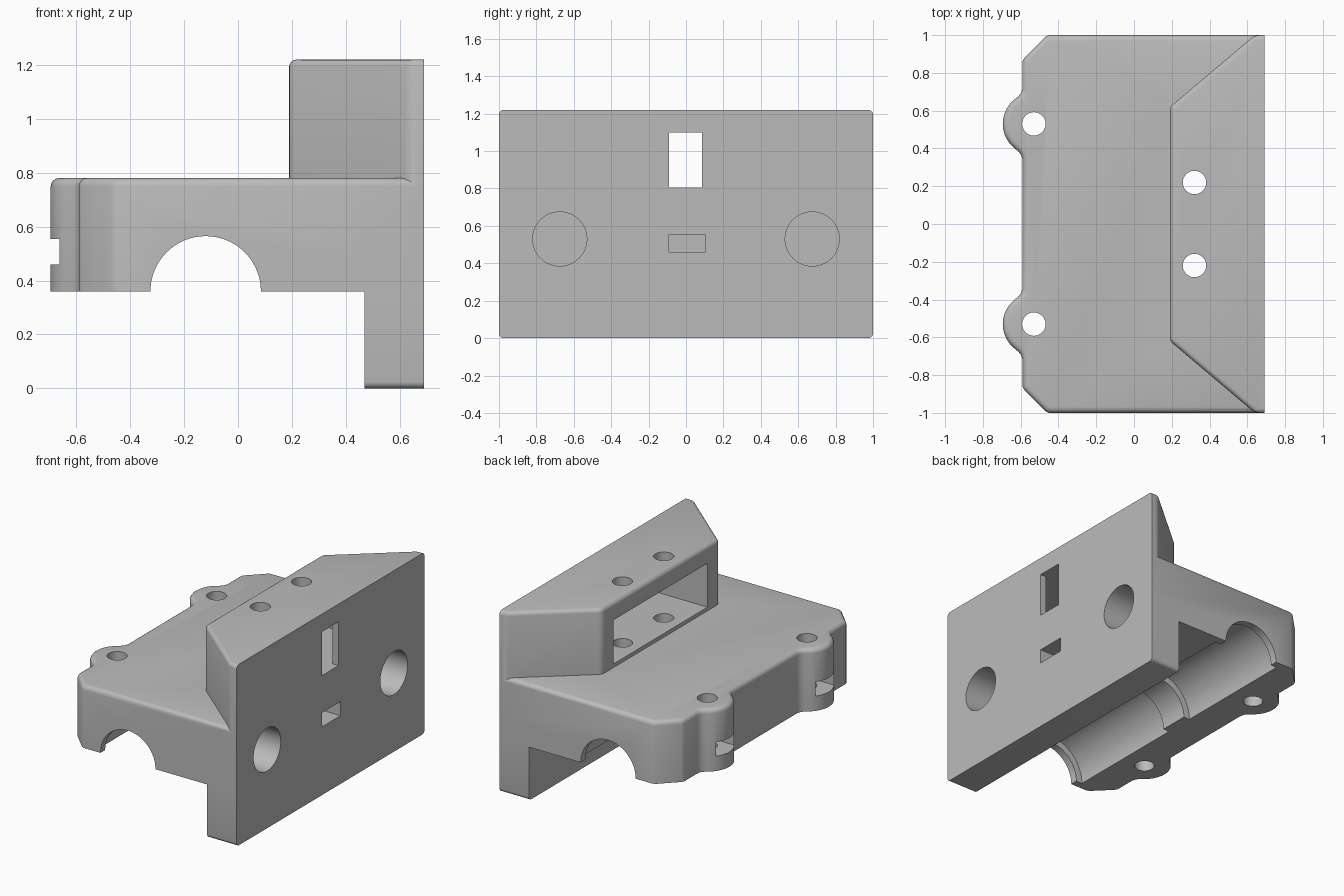
import bpy, bmesh, math
from mathutils import Matrix

cube = bpy.data.objects.get("Cube")
if cube:
    bpy.data.objects.remove(cube, do_unlink=True)

TOP, DECK, UNDER, BACK = 1.22, 0.78, 0.36, 0.69

grey = bpy.data.materials.new("plain grey")
grey.use_nodes = True
grey.diffuse_color = (0.5, 0.5, 0.5, 1)
grey.node_tree.nodes["Principled BSDF"].inputs["Base Color"].default_value = (0.5, 0.5, 0.5, 1)


def finish(name, bm):
    bmesh.ops.recalc_face_normals(bm, faces=bm.faces[:])
    mesh = bpy.data.meshes.new(name)
    bm.to_mesh(mesh)
    bm.free()
    mesh.materials.append(grey)
    obj = bpy.data.objects.new(name, mesh)
    bpy.context.collection.objects.link(obj)
    return obj


def prism(name, outline, z0, z1, rounded, radius=0.03):
    """Extrude an outline upward and round the edges picked by a rule."""
    bm = bmesh.new()
    base = bm.faces.new([bm.verts.new((x, y, z0)) for x, y in outline])
    grown = bmesh.ops.extrude_face_region(bm, geom=[base])["geom"]
    for v in grown:
        if isinstance(v, bmesh.types.BMVert):
            v.co.z = z1
    bmesh.ops.recalc_face_normals(bm, faces=bm.faces[:])
    edges = [e for e in bm.edges if rounded(e.verts[0].co, e.verts[1].co)]
    bmesh.ops.bevel(bm, geom=edges, offset=radius, segments=4, profile=0.5,
                    affect='EDGES', clamp_overlap=False)
    return finish(name, bm)


def box(name, x, y, z):
    return prism(name, [(x[0], y[0]), (x[1], y[0]), (x[1], y[1]), (x[0], y[1])],
                 z[0], z[1], lambda a, b: False)


def cylinder(name, centre, radius, length, axis, sides=32):
    bm = bmesh.new()
    turn = {'X': Matrix.Rotation(math.pi / 2, 4, 'Y'),
            'Y': Matrix.Rotation(math.pi / 2, 4, 'X'), 'Z': Matrix()}[axis]
    bmesh.ops.create_cone(bm, cap_ends=True, segments=sides, radius1=radius, radius2=radius,
                          depth=length, matrix=Matrix.Translation(centre) @ turn)
    return finish(name, bm)


def combine(target, other, operation):
    mod = target.modifiers.new(operation.lower(), 'BOOLEAN')
    mod.operation, mod.object, mod.solver = operation, other, 'EXACT'
    bpy.context.view_layer.objects.active = target
    bpy.ops.object.modifier_apply(modifier=mod.name)
    bpy.data.objects.remove(other, do_unlink=True)


# Body outline: half of it with clipped corner and screw boss, then mirrored
half = [(BACK, 1), (-0.45, 1), (-0.47, 0.99), (-0.58, 0.88), (-0.59, 0.86),
        (-0.59, 0.72), (-0.597, 0.695), (-0.612, 0.676)]
for i in range(11):
    a = math.radians(130 + 10 * i)
    half.append((-0.53 + 0.165 * math.cos(a), 0.53 + 0.165 * math.sin(a)))
half += [(-0.612, 0.384), (-0.597, 0.365), (-0.59, 0.34)]
outline = half + [(x, -y) for x, y in reversed(half)]
body = prism("carriage_body", outline, UNDER, DECK,
             lambda a, b: min(a.z, b.z) > DECK - 0.01 and min(a.x, b.x) < BACK - 0.01)

# Raised clamp block with slanted cheeks
trapezoid = [(0.19, 0.62), (0.64, 1), (BACK, 1), (BACK, -1), (0.64, -1), (0.19, -0.62)]


def block_edge(a, b):
    on_back = min(a.x, b.x) > BACK - 0.01
    on_top = min(a.z, b.z) > TOP - 0.01
    upright = abs(a.z - b.z) > 0.1
    return not on_back and (on_top or upright)


block = prism("upper_block", trapezoid, 0.5, TOP, block_edge, 0.025)
combine(body, block, 'UNION')

# Leg hanging below the back plate
leg = prism("lower_leg", [(0.47, -1), (BACK, -1), (BACK, 1), (0.47, 1)], 0, 0.5,
            lambda a, b: max(a.z, b.z) < 0.01 and abs(a.y - b.y) < 0.01, 0.025)
combine(body, leg, 'UNION')

# Rod groove with two wider bearing seats
cutters = [cylinder("rod_groove", (-0.12, 0, UNDER), 0.205, 2.4, 'Y', 64)]
for s in (-1, 1):
    cutters += [
        cylinder("bearing_seat", (-0.12, s * 0.525, UNDER), 0.25, 0.85, 'Y', 64),
        cylinder("boss_screw_hole", (-0.53, s * 0.53, 0.6), 0.062, 1, 'Z'),
        cylinder("block_screw_hole", (0.32, s * 0.22, 0.7), 0.062, 1.3, 'Z'),
        cylinder("round_pocket", (0.57, s * 0.675, 0.53), 0.145, 0.46, 'X', 48),
        box("nut_slot", (-0.8, -0.43), (s * 0.53 - 0.097, s * 0.53 + 0.097), (0.46, 0.555)),
    ]

# Belt slot, its window and the small pocket in the back plate
cutters += [box("belt_slot", (0.1, 0.645), (-0.5, 0.5), (0.805, 1.1)),
            box("window", (0.6, 0.8), (-0.09, 0.085), (0.805, 1.1)),
            box("small_pocket", (0.42, 0.8), (-0.09, 0.105), (0.46, 0.555))]
for cutter in cutters:
    combine(body, cutter, 'DIFFERENCE')

bpy.ops.object.select_all(action='DESELECT')
body.select_set(True)
bpy.context.view_layer.objects.active = body
bpy.ops.object.shade_smooth_by_angle(angle=math.radians(30))
